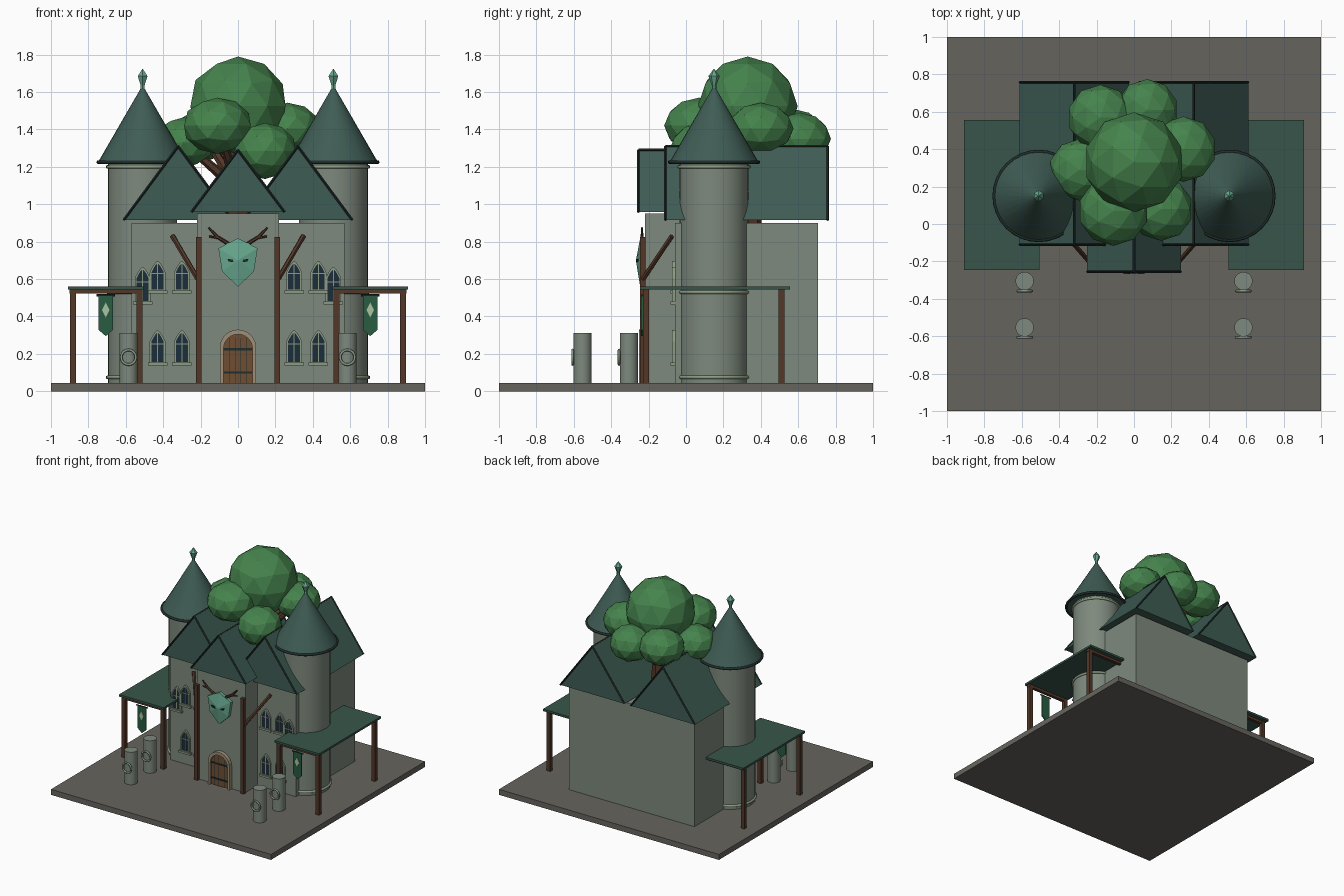
import bpy, bmesh, math
from mathutils import Vector

if "Cube" in bpy.data.objects:
    bpy.data.objects.remove(bpy.data.objects["Cube"])


def mat(name, hexcol):
    m = bpy.data.materials.new(name)
    c = [(int(hexcol[i:i + 2], 16) / 255) ** 2.2 for i in (0, 2, 4)]
    m.diffuse_color = (*c, 1)
    m.use_nodes = True
    m.node_tree.nodes["Principled BSDF"].inputs["Base Color"].default_value = m.diffuse_color
    return m


STONE = mat("stone", "7d887c")
TRIM = mat("pale_trim", "8a9a82")
ROOF = mat("roof_tile", "415d55")
EDGE = mat("roof_edge", "25312f")
PORCH = mat("porch_tile", "3a564b")
WOOD = mat("timber", "533a2d")
DOOR = mat("door_wood", "6e4f35")
ARCH = mat("door_stone", "9c8f78")
GROUND = mat("ground", "66645e")
GLASS = mat("dark_glass", "22313f")
LEAF = mat("leaf", "47824e")
JADE = mat("jade", "66a58c")
FLAG = mat("flag_green", "2d5c43")
PALE = mat("pale_emblem", "a9c4a0")


def finish(name, bm, m, smooth=False):
    bmesh.ops.recalc_face_normals(bm, faces=bm.faces)
    me = bpy.data.meshes.new(name)
    bm.to_mesh(me)
    bm.free()
    ob = bpy.data.objects.new(name, me)
    bpy.context.collection.objects.link(ob)
    me.materials.append(m)
    if smooth:
        bpy.ops.object.select_all(action='DESELECT')
        ob.select_set(True)
        bpy.context.view_layer.objects.active = ob
        bpy.ops.object.shade_smooth_by_angle(angle=math.radians(30))
    return ob


def prism(name, pts, y0, y1, m):
    """Extrude an (x, z) outline from y0 to y1."""
    bm = bmesh.new()
    f = bm.faces.new([bm.verts.new((x, y0, z)) for x, z in pts])
    ext = bmesh.ops.extrude_face_region(bm, geom=[f])
    bmesh.ops.translate(bm, vec=(0, y1 - y0, 0),
                        verts=[v for v in ext['geom'] if isinstance(v, bmesh.types.BMVert)])
    return finish(name, bm, m)


def box(name, x0, x1, y0, y1, z0, z1, m):
    return prism(name, [(x0, z0), (x1, z0), (x1, z1), (x0, z1)], y0, y1, m)


def frame(name, outer, inner, y0, y1, m):
    """Hollow arch between two outlines with equal point counts."""
    bm = bmesh.new()
    loops = [[bm.verts.new((x, y, z)) for x, z in p]
             for p, y in ((outer, y0), (inner, y0), (inner, y1), (outer, y1))]
    n = len(outer)
    for k in range(4):
        a, b = loops[k], loops[(k + 1) % 4]
        for i in range(n):
            j = (i + 1) % n
            bm.faces.new((a[i], a[j], b[j], b[i]))
    return finish(name, bm, m)


def rod(name, a, b, r0, m, r1=None, n=8, smooth=False):
    a, b = Vector(a), Vector(b)
    bm = bmesh.new()
    bmesh.ops.create_cone(bm, cap_ends=True, segments=n, radius1=r0,
                          radius2=r0 if r1 is None else r1, depth=(b - a).length)
    q = (b - a).to_track_quat('Z', 'Y').to_matrix().to_4x4()
    q.translation = (a + b) / 2
    bm.transform(q)
    return finish(name, bm, m, smooth)


def torus(name, c, R, r, m, rot=(0, 0, 0)):
    bpy.ops.mesh.primitive_torus_add(location=c, rotation=rot, major_radius=R, minor_radius=r,
                                     major_segments=32, minor_segments=8)
    bpy.context.object.name = name
    bpy.context.object.data.materials.append(m)
    bpy.ops.object.shade_smooth()


def arch(cx, z0, z1, w, pointed, n=6):
    """Door or window outline: straight jambs, round or pointed head."""
    h = w / 2
    rise = h * (1.45 if pointed else 1)
    head = []
    for i in range(2 * n + 1):
        t = i / n - 1
        if pointed:
            z = rise * math.sin(math.acos(abs(t)) ) ** 1.0 if abs(t) == 1 else rise * (1 - abs(t) ** 1.5)
            head.append((cx - t * h, z1 - rise + z))
        else:
            a = math.pi * i / (2 * n)
            head.append((cx + h * math.cos(a), z1 - rise + h * math.sin(a)))
    return [(cx - h, z0), (cx + h, z0)] + head


def window(cx, z0, z1, y):
    frame("window_frame", arch(cx, z0, z1, .084, True), arch(cx, z0 + .008, z1 - .014, .064, True),
          y - .014, y + .01, TRIM)
    prism("window_glass", arch(cx, z0 + .006, z1 - .012, .068, True), y - .006, y + .01, GLASS)
    box("window_mullion", cx - .003, cx + .003, y - .011, y, z0, z1 - .01, TRIM)
    zt = z0 + (z1 - z0) * .58
    box("window_transom", cx - .033, cx + .033, y - .01, y, zt - .003, zt + .003, TRIM)
    box("window_sill", cx - .052, cx + .052, y - .024, y + .01, z0 - .012, z0 + .004, TRIM)


def gable(name, cx, hw, y0, y1, z0, z1):
    pts = [(cx - hw, z0), (cx + hw, z0), (cx, z1)]
    prism(name, pts, y0, y1, ROOF)
    for y in (y0, y1):
        for p in pts[:2]:
            rod(name + "_rake", (p[0], y, p[1]), (cx, y, z1), .007, EDGE, n=4)
    rod(name + "_ridge", (cx, y0, z1), (cx, y1, z1), .007, EDGE, n=4)


# Base, main hall and entrance bay
box("base_slab", -1, 1, -1, 1, 0, .045, GROUND)
box("main_hall", -.57, .57, -.06, .705, .045, .9, STONE)
box("entrance_bay", -.22, .22, -.22, .1, .045, .95, STONE)
gable("entrance_roof", 0, .25, -.255, .16, .958, 1.29)

# Entrance door
frame("door_surround", arch(0, .045, .33, .195, False), arch(0, .045, .305, .155, False), -.25, -.2, ARCH)
prism("door_leaf", arch(0, .045, .307, .16, False), -.235, -.2, DOOR)
for x in (-.045, -.015, .015, .045):
    box("door_plank_gap", x - .0015, x + .0015, -.2365, -.23, .045, .285, EDGE)
for z in (.1, .225):
    box("door_band", -.076, .076, -.24, -.23, z - .006, z + .006, EDGE)

# Shield with a raised centre ridge
outline = [(0, .818), (.105, .765), (.085, .64), (0, .56), (-.085, .64), (-.105, .765)]
bm = bmesh.new()
rim = [bm.verts.new((x, -.245, z)) for x, z in outline]
back = [bm.verts.new((x, -.215, z)) for x, z in outline]
mid = bm.verts.new((0, -.268, .7))
bm.faces.new(back)
for i in range(6):
    j = (i + 1) % 6
    bm.faces.new((rim[i], rim[j], mid))
    bm.faces.new((rim[i], rim[j], back[j], back[i]))
finish("shield", bm, JADE)

for s in (-1, 1):
    # Shield eyes and antlers
    prism("shield_eye", [(s * .022, .69), (s * .05, .694), (s * .057, .708), (s * .028, .704)], -.268, -.24, EDGE)
    rod("antler_beam", (s * .03, -.232, .775), (s * .11, -.235, .825), .011, WOOD, .009, 6)
    rod("antler_tip", (s * .11, -.235, .825), (s * .157, -.235, .875), .009, WOOD, .005, 6)
    rod("antler_tine", (s * .1, -.235, .82), (s * .155, -.235, .828), .008, WOOD, .005, 6)

    # Roof of each wing
    gable("wing_roof", s * .32, .292, -.11, .758, .915, 1.31)

    # Front timber posts and slanted braces
    box("bay_post", s * .21 - .015, s * .21 + .015, -.247, -.215, .045, .825, WOOD)
    rod("bay_brace", (s * .215, -.23, .6), (s * .35, -.075, .83), .014, WOOD, n=6)

    # Windows
    for x in (.3, .43):
        window(s * x, .15, .327, -.06)
        window(s * x, .535, .697, -.06)
    window(s * .51, .475, .665, -.06)

    # Corner tower
    tx, ty = s * .51, .15
    rod("tower", (tx, ty, .045), (tx, ty, 1.225), .185, STONE, n=32, smooth=True)
    for z in (.075, .53, 1.2):
        torus("tower_ring", (tx, ty, z), .187, .01, TRIM)
    rod("tower_roof", (tx, ty, 1.222), (tx, ty, 1.63), .24, ROOF, .004, 32, True)
    torus("tower_eave", (tx, ty, 1.225), .237, .01, EDGE)
    rod("finial_stem", (tx, ty, 1.6), (tx, ty, 1.65), .012, JADE, n=6)
    rod("finial_lower", (tx, ty, 1.63), (tx, ty, 1.685), .01, JADE, .03, 6)
    rod("finial_upper", (tx, ty, 1.685), (tx, ty, 1.722), .03, JADE, .003, 6)

    # Side porch
    x0, x1 = sorted((s * .505, s * .91))
    box("porch_roof", x0, x1, -.245, .557, .543, .56, PORCH)
    for y in (-.215, .51):
        box("porch_beam", x0 + .01, x1 - .01, y - .013, y + .013, .522, .543, WOOD)
        for x in (s * .527, s * .882):
            box("porch_post", x - .016, x + .016, y - .016, y + .016, .045, .543, WOOD)

    # Hanging banner
    b = s * .707
    rod("banner_bar", (b - .05, -.235, .513), (b + .05, -.235, .513), .006, EDGE, n=6)
    prism("banner", [(b - .038, .51), (b - .038, .328), (b, .295), (b + .038, .328), (b + .038, .51)],
          -.24, -.23, FLAG)
    prism("banner_diamond", [(b, .395), (b + .02, .435), (b, .475), (b - .02, .435)], -.244, -.239, PALE)

    # Standing stones with ring emblem
    for y in (-.553, -.305):
        rod("standing_stone", (s * .585, y, .045), (s * .585, y, .312), .049, STONE, n=20, smooth=True)
        torus("stone_ring", (s * .585, y - .053, .182), .039, .007, TRIM, (math.pi / 2, 0, 0))

# Tree growing from the roof: trunk, boughs and leaf clumps
rod("tree_trunk", (0, .33, .88), (0, .33, 1.45), .075, WOOD, .045, 8)
clumps = [(0, .33, 1.525, .267, .265), (-.11, .07, 1.42, .187, .15), (.145, .08, 1.285, .17, .15),
          (-.29, .29, 1.33, .165, .135), (.265, .4, 1.405, .175, .138),
          (-.18, .57, 1.37, .175, .14), (.07, .61, 1.35, .165, .14)]
for i, (x, y, z, r, h) in enumerate(clumps):
    if i:
        rod("tree_bough", (0, .33, 1.08), (x, y, z), .032, WOOD, .018, 6)
    bm = bmesh.new()
    bmesh.ops.create_icosphere(bm, subdivisions=2, radius=1)
    bmesh.ops.scale(bm, vec=(r, r, h), verts=bm.verts)
    bmesh.ops.translate(bm, vec=(x, y, z), verts=bm.verts)
    finish("leaf_clump", bm, LEAF)
